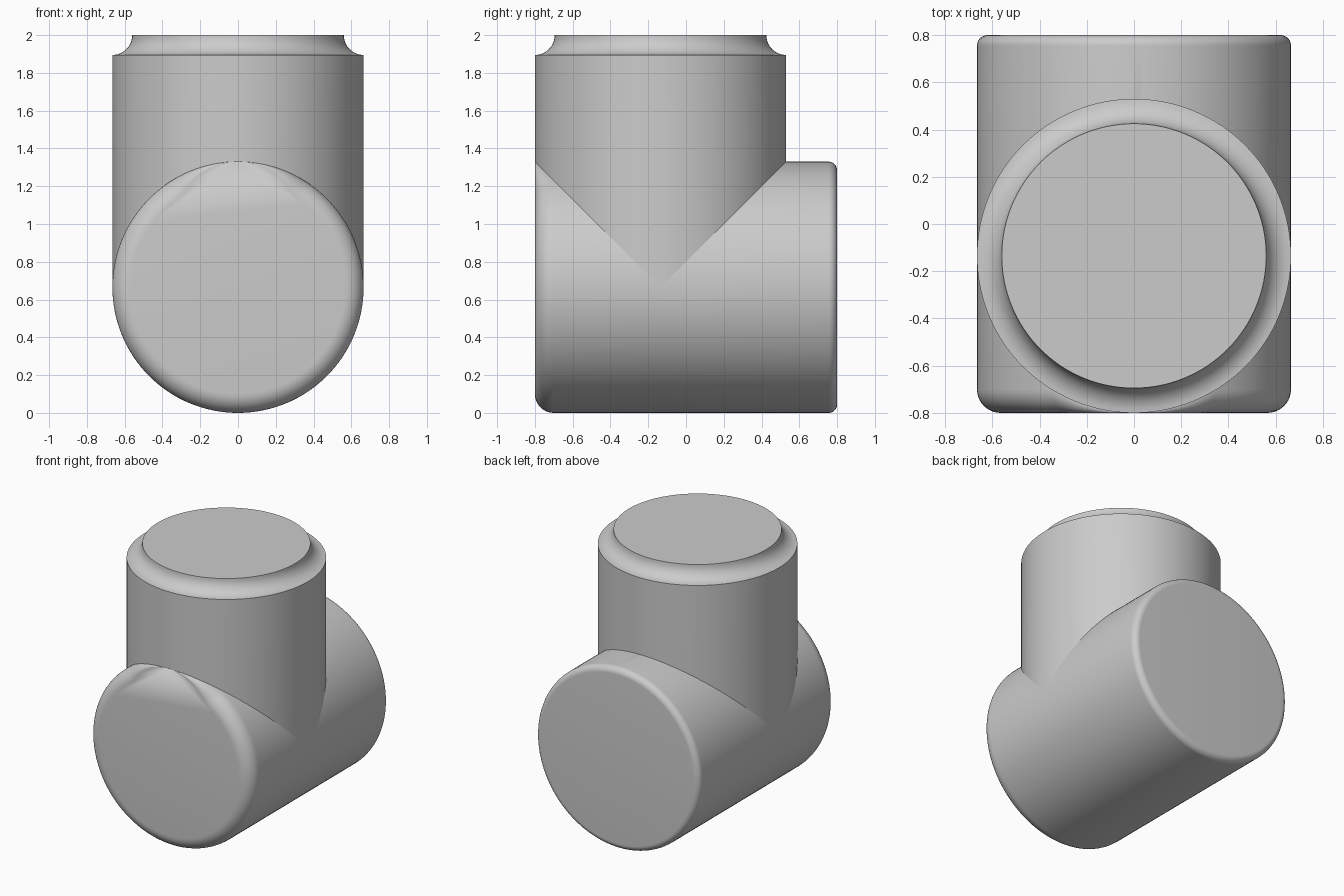
import bpy, bmesh, math
from math import sin, cos, pi

cube = bpy.data.objects.get("Cube")
if cube:
    bpy.data.objects.remove(cube, do_unlink=True)

R = 0.665            # both pipes share one radius
HALF = 0.8           # half length of the horizontal pipe
STEM_Y = R - HALF    # stem touches the front face plane
TOP = 2.0
SEG, ARC = 128, 10

grey = bpy.data.materials.new("plain grey")
grey.use_nodes = True
color = (0.6, 0.6, 0.6, 1)
grey.diffuse_color = color
grey.node_tree.nodes["Principled BSDF"].inputs["Base Color"].default_value = color


def loft(name, rings, cap_start, cap_end):
    """Skin a list of closed rings into a smooth object."""
    bm = bmesh.new()
    loops = [[bm.verts.new(p) for p in ring] for ring in rings]
    for a, b in zip(loops, loops[1:]):
        for i in range(SEG):
            j = (i + 1) % SEG
            bm.faces.new((a[i], a[j], b[j], b[i]))
    if cap_start:
        bm.faces.new(loops[0][::-1])
    if cap_end:
        bm.faces.new(loops[-1])
    bmesh.ops.remove_doubles(bm, verts=bm.verts, dist=1e-6)
    bmesh.ops.recalc_face_normals(bm, faces=bm.faces)
    mesh = bpy.data.meshes.new(name)
    bm.to_mesh(mesh)
    bm.free()
    mesh.materials.append(grey)
    obj = bpy.data.objects.new(name, mesh)
    bpy.context.collection.objects.link(obj)
    bpy.ops.object.select_all(action='DESELECT')
    obj.select_set(True)
    bpy.context.view_layer.objects.active = obj
    bpy.ops.object.shade_smooth_by_angle(angle=math.radians(30))
    return obj


angles = [2 * pi * i / SEG for i in range(SEG)]
steps = [k / ARC * pi / 2 for k in range(ARC + 1)]


def front_round(a):
    # rounding fades out at the top, where the stem meets the front face
    return min(0.1, R * (1 - cos(a)))


def pipe_point(a, r, y):
    return (r * sin(a), y, R + r * cos(a))


# Horizontal pipe: wide rounding in front, small rounding behind
rings = []
for t in steps:
    rings.append([pipe_point(a, R - front_round(a) * (1 - sin(t)),
                             -HALF + front_round(a) * (1 - cos(t))) for a in angles])
BACK = 0.045
for t in steps:
    rings.append([pipe_point(a, R - BACK * (1 - cos(t)),
                             HALF - BACK * (1 - sin(t))) for a in angles])
loft("horizontal_pipe", rings, True, True)


# Vertical stem: lower edge follows the saddle joint, upper edge has a cove
def stem_ring(r, z):
    return [(r * sin(a), STEM_Y + r * cos(a), z) for a in angles]


COVE = 0.105
saddle = [(R * sin(a), STEM_Y + R * cos(a), R + R * abs(cos(a))) for a in angles]
rings = [saddle]
rings += [stem_ring(R - COVE * sin(t), TOP - COVE * cos(t)) for t in steps]
loft("vertical_stem", rings, False, True)
